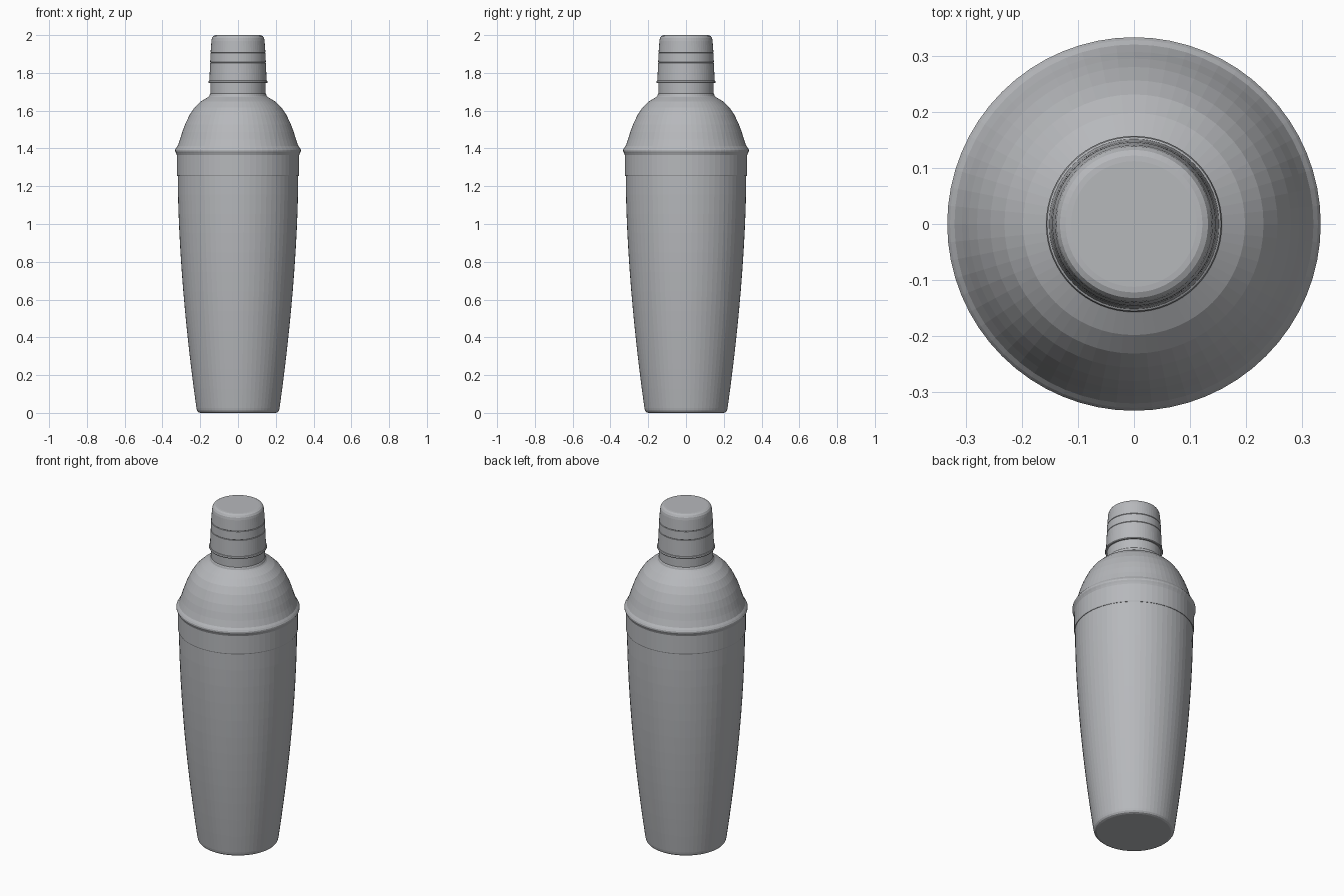
import bpy, bmesh, math

SEG = 64

steel = bpy.data.materials.new("brushed steel grey")
steel.diffuse_color = (0.47, 0.48, 0.50, 1)


def lathe(name, profile):
    """Revolve (radius, z) points about z; radius 0 gives a closed pole."""
    bm = bmesh.new()
    rings = []
    for r, z in profile:
        if r == 0:
            rings.append([bm.verts.new((0, 0, z))] * SEG)
        else:
            rings.append([bm.verts.new((r * math.cos(2 * math.pi * i / SEG),
                                        r * math.sin(2 * math.pi * i / SEG), z))
                          for i in range(SEG)])
    for a, b in zip(rings, rings[1:]):
        for i in range(SEG):
            j = (i + 1) % SEG
            quad = [a[i], a[j], b[j], b[i]]
            bm.faces.new(list(dict.fromkeys(quad)))
    bmesh.ops.recalc_face_normals(bm, faces=bm.faces)
    mesh = bpy.data.meshes.new(name)
    bm.to_mesh(mesh)
    bm.free()
    mesh.materials.append(steel)
    ob = bpy.data.objects.new(name, mesh)
    bpy.context.collection.objects.link(ob)
    return ob


# Tapered tumbler with a gently bowed wall
wall = [(0.220 + 0.099 * (1 - (1 - t) ** 1.75), 0.025 + 1.235 * t)
        for t in [i / 12 for i in range(13)]]
lathe("tumbler", [(0, 0), (0.200, 0), (0.211, 0.004), (0.217, 0.012)]
      + wall + [(0, 1.26)])

# Strainer lid: collar, rolled bead, dome and neck
lathe("strainer_lid", [
    (0.310, 1.257), (0.322, 1.255), (0.324, 1.26), (0.324, 1.365),
    (0.328, 1.375), (0.333, 1.385), (0.333, 1.393), (0.328, 1.402),
    (0.320, 1.412), (0.307, 1.448), (0.295, 1.487), (0.280, 1.528),
    (0.256, 1.578), (0.231, 1.616), (0.198, 1.648), (0.158, 1.672),
    (0.152, 1.678), (0.149, 1.688), (0.146, 1.692), (0.146, 1.76), (0, 1.76)])

# Cap with a rim and two scored lines
lathe("cap", [
    (0.140, 1.746), (0.155, 1.746), (0.157, 1.750), (0.155, 1.757),
    (0.1515, 1.759), (0.1475, 1.853), (0.1450, 1.855), (0.1472, 1.857),
    (0.1455, 1.904), (0.1430, 1.906), (0.1452, 1.908),
    (0.1405, 1.970), (0.138, 1.984), (0.132, 1.994), (0.122, 1.999),
    (0.112, 2.0), (0, 2.0)])
